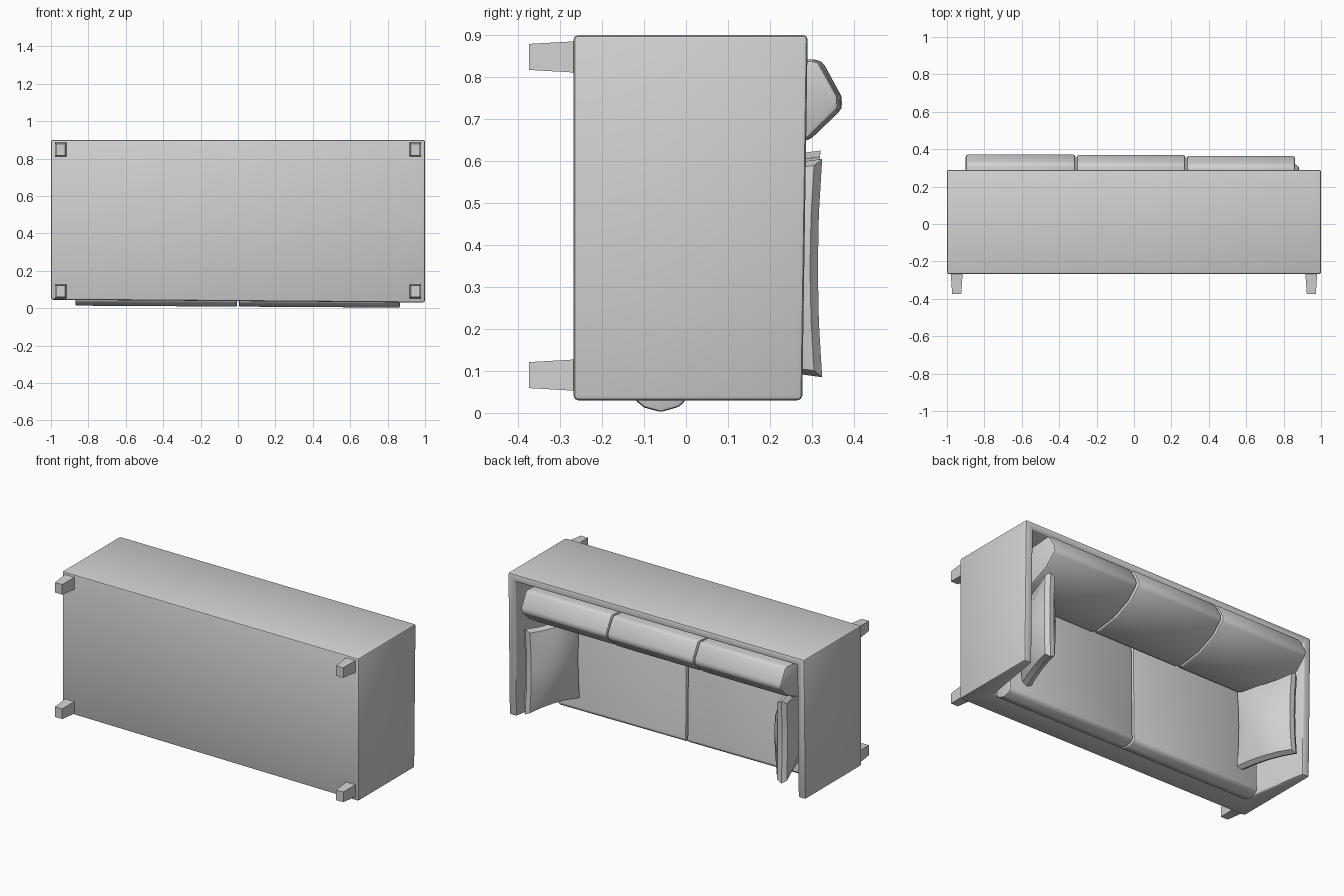
import bpy, bmesh, math
from mathutils import Vector

if "Cube" in bpy.data.objects:
    bpy.data.objects.remove(bpy.data.objects["Cube"])

grey = bpy.data.materials.new("plain_grey")
grey.diffuse_color = (0.64, 0.64, 0.64, 1)
grey.use_nodes = True
grey.node_tree.nodes["Principled BSDF"].inputs["Base Color"].default_value = grey.diffuse_color


def finish(name, bm, bevel=0.0, segments=2, angle=35):
    """Turn a bmesh into a bevelled, edge-preserving smooth object."""
    bmesh.ops.recalc_face_normals(bm, faces=bm.faces)
    mesh = bpy.data.meshes.new(name)
    bm.to_mesh(mesh)
    bm.free()
    ob = bpy.data.objects.new(name, mesh)
    bpy.context.collection.objects.link(ob)
    mesh.materials.append(grey)
    bpy.context.view_layer.objects.active = ob
    ob.select_set(True)
    if bevel:
        mod = ob.modifiers.new("bevel", 'BEVEL')
        mod.width, mod.segments = bevel, segments
        mod.limit_method, mod.angle_limit = 'ANGLE', math.radians(30)
        bpy.ops.object.modifier_apply(modifier=mod.name)
    bpy.ops.object.shade_smooth_by_angle(angle=math.radians(angle))
    ob.select_set(False)
    return ob


def front_z(x):
    """Open edge of the sofa, very slightly out of square."""
    return 0.0375 - 0.0075 * x


def prism(name, profile, x0, x1, bevel, segments=2):
    """Extrude a (y, z) profile along x, following the skewed open edge."""
    bm = bmesh.new()
    rings = []
    for x in (x0, x1):
        skew = 0.006 * (1 - x)
        rings.append([bm.verts.new((x, y, z + (skew if z < 0.1 else 0)))
                      for y, z in profile])
    bm.faces.new(rings[0])
    bm.faces.new(rings[1])
    n = len(profile)
    for i in range(n):
        j = (i + 1) % n
        bm.faces.new((rings[0][i], rings[0][j], rings[1][j], rings[1][i]))
    return finish(name, bm, bevel, segments)


# Frame: one shell with base, back and two arms thinning toward their tops
def rect(bm, w, y, z_back, y_back=None):
    yb = y if y_back is None else y_back
    return [bm.verts.new(p) for p in ((-w, y, front_z(-w)), (w, y, front_z(w)),
                                      (w, yb, z_back), (-w, yb, z_back))]


bm = bmesh.new()
a = rect(bm, 1.0, -0.268, 0.9)
b = rect(bm, 1.0, 0.277, 0.9, 0.29)
c = rect(bm, 0.95, 0.277, 0.855, 0.289)
f = rect(bm, 0.885, -0.12, 0.83)
bm.faces.new(a)
bm.faces.new(f)
for i in (1, 2, 3):
    j = (i + 1) % 4
    bm.faces.new((a[i], a[j], b[j], b[i]))
    bm.faces.new((b[i], b[j], c[j], c[i]))
    bm.faces.new((c[i], c[j], f[j], f[i]))
bm.faces.new((a[0], a[1], b[1], c[1], f[1], f[0], c[0], b[0]))
finish("frame", bm, 0.011)

# Seat cushions with a bulging leading edge
seat = [(-0.122, 0.03), (-0.10, 0.012), (-0.06, 0.001), (-0.015, 0.014),
        (0.0, 0.03), (-0.005, 0.06), (-0.015, 0.82), (-0.122, 0.82)]
prism("seat_cushion_left", seat, -0.87, -0.005, 0.008)
prism("seat_cushion_right", seat, 0.005, 0.865, 0.008)

# Three leaning back cushions
back = [(0.305, 0.842), (0.325, 0.838), (0.37, 0.755), (0.373, 0.725),
        (0.30, 0.655), (0.18, 0.605), (0.03, 0.585), (-0.012, 0.60),
        (-0.012, 0.80), (0.15, 0.83)]
for k, (x0, x1, drop) in enumerate(((-0.9, -0.313, 0), (-0.307, 0.275, 0.002),
                                    (0.281, 0.862, 0.008))):
    prism("back_cushion_%d" % (k + 1), [(y - drop, z) for y, z in back],
          x0, x1, 0.014)


# Throw pillows: pinched square pads leaning on each arm
def pillow(name, side, centre, half_u):
    bm = bmesh.new()
    bmesh.ops.create_cube(bm, size=2)
    bmesh.ops.subdivide_edges(bm, edges=bm.edges[:], cuts=3, use_grid_fill=True)
    u_dir = Vector((0, 0, 1))
    v_dir = Vector((0.32 * side, 0.947, 0))
    n_dir = Vector((0.947 * side, -0.32, 0))
    for v in bm.verts:
        p, q, r = v.co
        thick = 0.028 + 0.048 * max(0, (1 - p * p) * (1 - q * q)) ** 0.4
        rim = 1 - 0.06 * abs(r)
        u = p * half_u * rim * (1 - 0.06 * (1 - q * q))
        w = q * 0.182 * rim * (1 - 0.06 * (1 - p * p))
        v.co = Vector(centre) + u_dir * u + v_dir * w + n_dir * (r * thick)
    finish(name, bm, angle=30)


pillow("throw_pillow_right", 1, (0.80, 0.152, 0.345), 0.26)
pillow("throw_pillow_left", -1, (-0.81, 0.148, 0.375), 0.25)

# Four tapered legs
for sx, side in ((-1, "left"), (1, "right")):
    for zc, end in ((0.09, "front"), (0.848, "rear")):
        bm = bmesh.new()
        bmesh.ops.create_cube(bm, size=2)
        for v in bm.verts:
            p, q, r = v.co
            wide = q > 0
            x = 0.948 + p * (0.033 if wide else 0.024)
            z = zc + r * (0.038 if wide else 0.031)
            v.co = (sx * x, -0.25 if wide else -0.374, z)
        finish("%s_leg_%s" % (end, side), bm)
